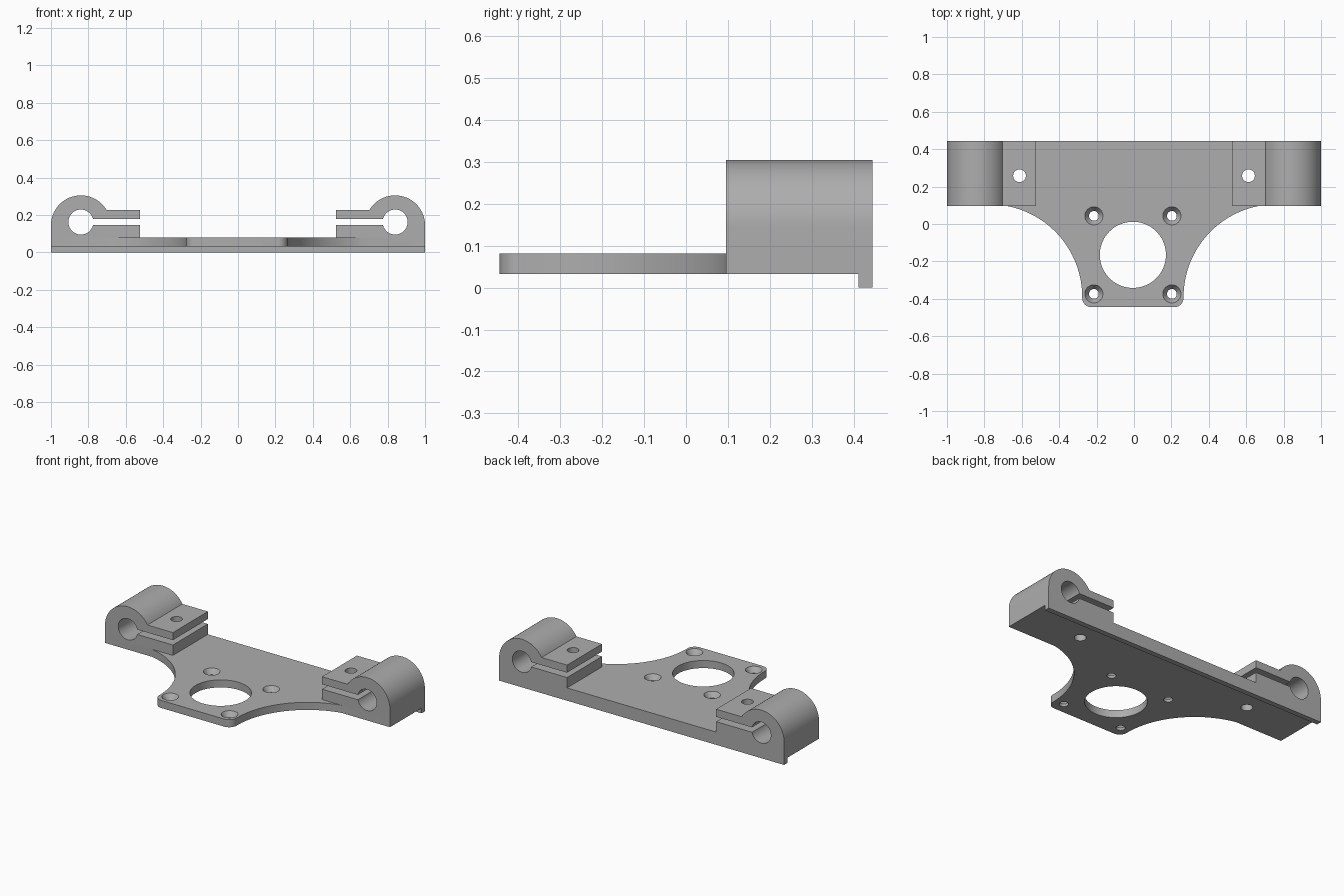
import bpy
import bmesh
from math import radians, sin, cos, atan2, asin, pi

cube = bpy.data.objects.get("Cube")
if cube:
    bpy.data.objects.remove(cube, do_unlink=True)

grey = bpy.data.materials.new("plain grey")
grey.use_nodes = True
colour = (0.42, 0.42, 0.42, 1)
grey.diffuse_color = colour
grey.node_tree.nodes["Principled BSDF"].inputs["Base Color"].default_value = colour

BACK, FRONT, CLAMP_FRONT = 0.445, -0.445, 0.095
BASE, TOP = 0.033, 0.081
MID_X, MID_Y = -0.006, -0.165      # centre of the large bore


def arc(cx, cy, r, a0, a1, n):
    """Points along a circle from angle a0 to a1."""
    return [(cx + r * cos(a0 + (a1 - a0) * i / n),
             cy + r * sin(a0 + (a1 - a0) * i / n)) for i in range(n + 1)]


def prism(name, points, place, offset):
    """Extrude a closed 2D outline by an offset vector."""
    bm = bmesh.new()
    face = bm.faces.new([bm.verts.new(place(*p)) for p in points])
    top = bmesh.ops.extrude_face_region(bm, geom=[face])["geom"]
    bmesh.ops.translate(bm, vec=offset,
                        verts=[v for v in top if isinstance(v, bmesh.types.BMVert)])
    bmesh.ops.recalc_face_normals(bm, faces=bm.faces)
    mesh = bpy.data.meshes.new(name)
    bm.to_mesh(mesh)
    bm.free()
    mesh.materials.append(grey)
    obj = bpy.data.objects.new(name, mesh)
    bpy.context.collection.objects.link(obj)
    return obj


def drill(obj, x, y, r0, r1, z0, z1):
    """Cut a vertical round or conical hole."""
    bpy.ops.mesh.primitive_cone_add(vertices=48, radius1=r0, radius2=r1,
                                    depth=z1 - z0, location=(x, y, (z0 + z1) / 2))
    cutter = bpy.context.object
    cutter.hide_render = True
    cutter.data.materials.append(grey)
    mod = obj.modifiers.new("hole", "BOOLEAN")
    mod.operation, mod.solver, mod.object = "DIFFERENCE", "EXACT", cutter
    bpy.context.view_layer.objects.active = obj
    bpy.ops.object.modifier_apply(modifier=mod.name)
    bpy.data.objects.remove(cutter, do_unlink=True)


def smooth(obj):
    bpy.ops.object.select_all(action="DESELECT")
    obj.select_set(True)
    bpy.context.view_layer.objects.active = obj
    bpy.ops.object.shade_smooth_by_angle(angle=radians(30))


# Mounting plate: wide back bar narrowing through two concave sweeps
half, sweep, corner = 0.271, 0.495, 0.05
sweep_y = -0.39
end = asin((CLAMP_FRONT - sweep_y) / sweep)
right_cx, left_cx = MID_X + half + sweep, MID_X - half - sweep
outline = [(-1, BACK), (-1, CLAMP_FRONT)]
outline += arc(left_cx, sweep_y, sweep, end, 0, 32)
outline += arc(MID_X - half + corner, FRONT + corner, corner, pi, 1.5 * pi, 10)
outline += arc(MID_X + half - corner, FRONT + corner, corner, -pi / 2, 0, 10)
outline += arc(right_cx, sweep_y, sweep, pi, pi - end, 32)
outline += [(1, CLAMP_FRONT), (1, BACK)]
plate = prism("mounting_plate", outline, lambda x, y: (x, y, BASE), (0, 0, TOP - BASE))

# Large bore and four countersunk screw holes
drill(plate, MID_X, MID_Y, 0.177, 0.177, -0.1, 0.2)
for sx in (-1, 1):
    for sy in (-1, 1):
        x, y = MID_X + sx * 0.2085, MID_Y + sy * 0.2085
        drill(plate, x, y, 0.026, 0.026, -0.1, 0.2)
        drill(plate, x, y, 0.026, 0.052, TOP - 0.032, TOP + 0.005)

# Locating lip along the back underside
prism("back_lip", [(-1, 0), (1, 0), (1, BASE), (-1, BASE)],
      lambda x, z: (x, BACK, z), (0, -0.033, 0))

# Split rod clamps, one per side
cx, outer, outer_z, bore, bore_z = 0.84, 0.16, 0.145, 0.067, 0.1625
tab_x, tab_top, gap = 0.523, 0.226, 0.0155
outer_end = pi - asin((tab_top - outer_z) / outer)
slot = asin(gap / bore)
profile = [(tab_x, TOP), (1, TOP)]
profile += arc(cx, outer_z, outer, 0, outer_end, 40)
profile += [(tab_x, tab_top), (tab_x, bore_z + gap)]
profile += arc(cx, bore_z, bore, pi - slot, slot - pi, 48)
profile += [(tab_x, bore_z - gap)]
for side, name in ((1, "left_rod_clamp"), (-1, "right_rod_clamp")):
    clamp = prism(name, profile, lambda x, z: (side * x, CLAMP_FRONT, z),
                  (0, BACK - CLAMP_FRONT, 0))
    # Bolt hole through both tabs and the plate
    for part in (clamp, plate):
        drill(part, side * 0.612, 0.258, 0.034, 0.034, -0.1, 0.5)
    smooth(clamp)
smooth(plate)
